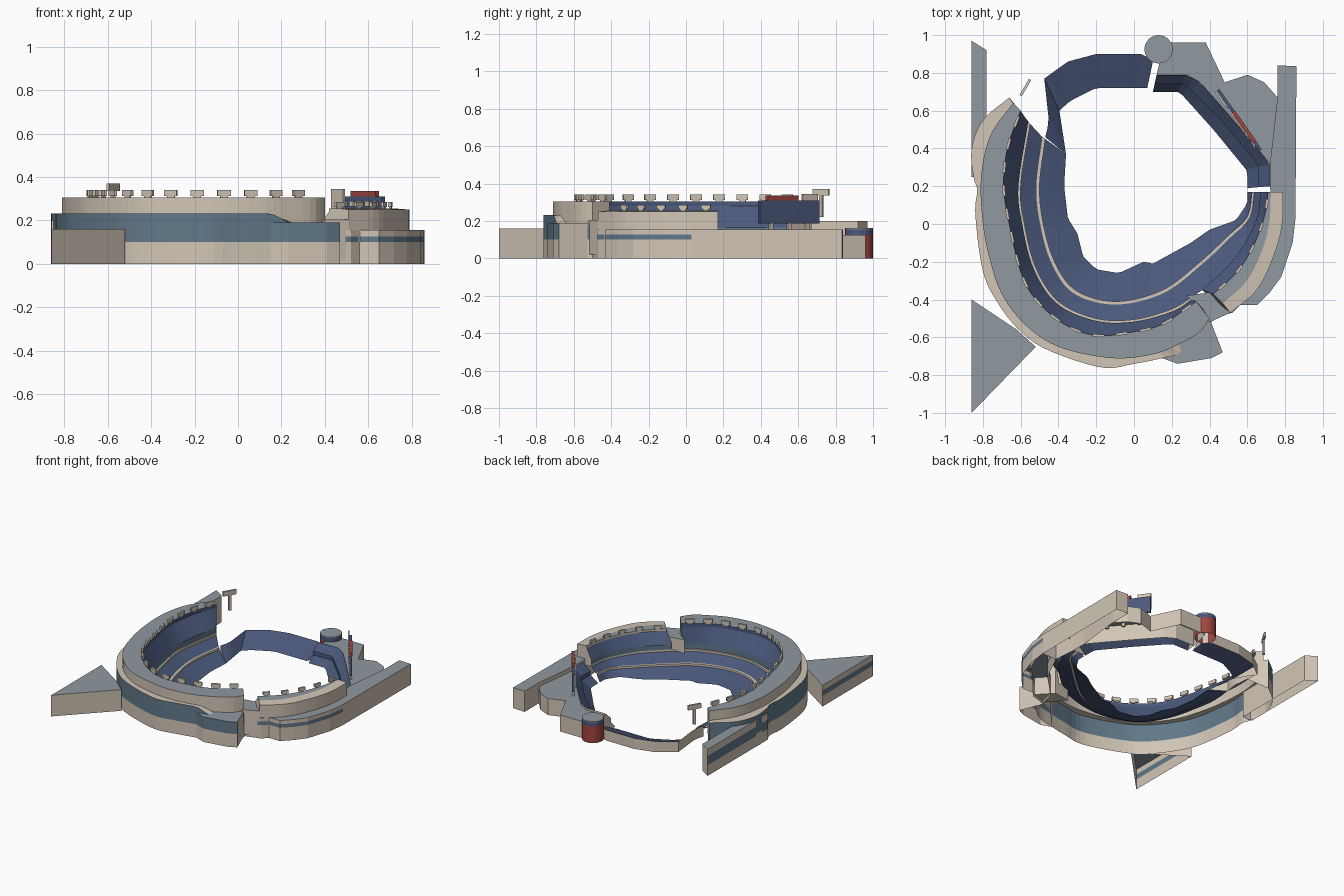
import bpy, bmesh, math
from mathutils import Vector

if "Cube" in bpy.data.objects:
    bpy.data.objects.remove(bpy.data.objects["Cube"])


def material(name, rgb):
    m = bpy.data.materials.new(name)
    m.diffuse_color = (*rgb, 1)
    m.use_nodes = True
    m.node_tree.nodes["Principled BSDF"].inputs["Base Color"].default_value = m.diffuse_color
    return m


TAN = material("tan", (0.64, 0.56, 0.47))
GREY = material("roof_grey", (0.28, 0.32, 0.35))
BLUE = material("seat_blue", (0.07, 0.1, 0.2))
GLASS = material("glass", (0.12, 0.19, 0.25))
RED = material("red", (0.35, 0.06, 0.05))
MATS = [TAN, GREY, BLUE, GLASS, RED]


def finish(name, bm):
    me = bpy.data.meshes.new(name)
    for m in MATS:
        me.materials.append(m)
    bm.to_mesh(me)
    bm.free()
    ob = bpy.data.objects.new(name, me)
    bpy.context.collection.objects.link(ob)
    return ob


def spline(pts, k=8):
    """Catmull-Rom curve through plan points"""
    p = [Vector(q) for q in pts]
    p = [2 * p[0] - p[1]] + p + [2 * p[-1] - p[-2]]
    out = []
    for a, b, c, d in zip(p, p[1:], p[2:], p[3:]):
        for i in range(k):
            t = i / k
            out.append(0.5 * (2 * b + (c - a) * t + (2 * a - 5 * b + 4 * c - d) * t * t
                              + (3 * b - a - 3 * c + d) * t ** 3))
    return out + [p[-2]]


def resample(pts, n):
    """n + 1 points evenly spaced along a polyline"""
    p = [Vector(q) for q in pts]
    seg = [(b - a).length for a, b in zip(p, p[1:])]
    out, i, run = [], 0, 0.0
    for k in range(n + 1):
        d = sum(seg) * k / n
        while i < len(seg) - 1 and run + seg[i] < d:
            run += seg[i]
            i += 1
        out.append(p[i].lerp(p[i + 1], min(1, (d - run) / seg[i])))
    return out


def strip(name, rails, n, caps=False):
    """Bridge rails (path, z, material of the face before it), inner to outer"""
    bm = bmesh.new()
    rows = []
    for path, z, _ in rails:
        zf = z if callable(z) else (lambda q, z=z: z)
        rows.append([bm.verts.new((q.x, q.y, zf(q))) for q in resample(path, n)])
    for r in range(1, len(rows)):
        a, b = rows[r - 1], rows[r]
        for j in range(n):
            f = bm.faces.new((a[j], b[j], b[j + 1], a[j + 1]))
            f.material_index = MATS.index(rails[r][2])
    if caps:
        bm.faces.new([r[0] for r in reversed(rows)])
        bm.faces.new([r[-1] for r in rows])
    return finish(name, bm)


def prism(name, pts, bands, top=GREY, z0=0.0, glass_dir=None):
    """Upright counter-clockwise block, open below if on the ground; bands = (upper z, wall material)"""
    bm = bmesh.new()
    ring = [bm.verts.new((x, y, z0)) for x, y in pts]
    if z0 > 0:
        bm.faces.new(ring[::-1])
    for z, m in bands:
        up = [bm.verts.new((x, y, z)) for x, y in pts]
        for i in range(len(pts)):
            k = (i + 1) % len(pts)
            f = bm.faces.new((ring[i], ring[k], up[k], up[i]))
            e = Vector(pts[k]) - Vector(pts[i])
            out = Vector((e.y, -e.x)).normalized()
            plain = m is GLASS and glass_dir and out.dot(Vector(glass_dir)) < .6
            f.material_index = MATS.index(TAN if plain else m)
        ring = up
    bm.faces.new(ring).material_index = MATS.index(top)
    return finish(name, bm)


def slab(name, a, b, thick, z0, z1, mat):
    """Thin upright panel between two plan points"""
    a, b = Vector(a), Vector(b)
    d = (b - a).normalized() * thick / 2
    s = Vector((d.y, -d.x))
    return prism(name, [a + s, b + s, b - s, a - s], [(z1, mat)], mat, z0)


# Plan curves, running left -> front -> right
field = [(-.36, .37), (-.37, .2), (-.35, .03), (-.3, -.05), (-.27, -.17), (-.2, -.24), (-.08, -.26),
         (.05, -.2), (.1, -.21), (.3, -.1), (.4, -.03), (.54, .02), (.6, .11), (.6, .17)]
line1 = spline([(-.47, .45), (-.5, .2), (-.48, 0), (-.42, -.2), (-.31, -.35), (-.1, -.41),
                (.15, -.35), (.35, -.2), (.5, -.06), (.6, .04), (.625, .17)])
line1b = spline([(-.485, .46), (-.517, .2), (-.497, 0), (-.436, -.21), (-.32, -.367), (-.1, -.427),
                 (.155, -.367), (.36, -.213), (.512, -.07), (.612, .03), (.637, .17)])
line2 = spline([(-.55, .53), (-.6, .2), (-.58, 0), (-.52, -.23), (-.4, -.41), (-.2, -.5), (0, -.505),
                (.2, -.45), (.38, -.335), (.5, -.22), (.57, -.13), (.65, .03), (.67, .17)])
line2m = spline([(-.55, .53), (-.6, .2), (-.58, 0), (-.52, -.23), (-.4, -.41), (-.2, -.5),
                 (0, -.505), (.2, -.45), (.3, -.39)])
line2n = spline([(-.56, .54), (-.612, .2), (-.592, 0), (-.532, -.235), (-.41, -.42), (-.205, -.512),
                 (0, -.517), (.205, -.462), (.305, -.4)])
rim = spline([(-.6, .6), (-.67, .4), (-.69, .2), (-.66, 0), (-.6, -.25), (-.52, -.4), (-.37, -.53),
              (-.2, -.59), (0, -.57), (.15, -.53), (.33, -.41)])
roof = spline([(-.64, .64), (-.76, .47), (-.81, .25), (-.8, 0), (-.76, -.2), (-.7, -.37), (-.58, -.53),
               (-.4, -.65), (-.12, -.71), (.1, -.69), (.25, -.63), (.35, -.57), (.4, -.5)])
wall = spline([(-.66, .67), (-.8, .55), (-.86, .4), (-.85, .25), (-.83, .18), (-.84, .05), (-.8, -.25),
               (-.72, -.42), (-.6, -.57), (-.45, -.67), (-.17, -.76), (0, -.74), (.15, -.71), (.3, -.67),
               (.4, -.58), (.41, -.5)])


def ledge_z(q):
    # The ledge dips towards the entrance
    t = min(1, max(0, (q.x - .14) / .13)) if q.y < 0 else 0
    return .232 - .052 * t * t * (3 - 2 * t)


# Lower seating bowl
strip("lower_bowl", [(field, .01, TAN), (line1, .055, BLUE), (line1, .07, TAN), (line1b, .07, TAN),
                     (line2, .11, BLUE), (line2, .125, TAN)], 64)
# Main stand: suites, upper deck, parapet, roof, ledge and glazed facade
strip("main_stand", [(line2m, .11, TAN), (line2m, .125, TAN), (line2n, .125, TAN), (line2n, .165, GLASS),
                     (rim, .28, BLUE), (rim, .305, BLUE),
                     (roof, .305, GREY), (roof, ledge_z, TAN), (wall, ledge_z, TAN),
                     (wall, .1, GLASS), (wall, 0, TAN)], 64, True)

# Right stand
r_in = spline([(.36, -.35), (.5, -.22), (.57, -.13), (.65, .03), (.67, .17)])
r_rim = spline([(.42, -.37), (.54, -.26), (.63, -.12), (.69, .04), (.71, .17)])
r_roof = spline([(.47, -.42), (.59, -.31), (.67, -.16), (.715, .0), (.725, .17)])
r_out = spline([(.51, -.47), (.65, -.35), (.74, -.17), (.785, 0), (.79, .17)])
strip("right_stand", [(r_in, .11, TAN), (r_in, .125, TAN), (r_in, .16, GLASS), (r_rim, .24, BLUE),
                      (r_rim, .255, TAN), (r_roof, .255, GREY), (r_out, .25, TAN), (r_out, .1, TAN)], 20, True)

# Entrance block and the low link roof behind it
prism("entrance", [(.15, -.71), (.23, -.74), (.41, -.71), (.47, -.68), (.4, -.5), (.3, -.55)],
      [(.1, TAN), (.19, GLASS)], glass_dir=(0, -1))
prism("link_roof", [(.28, -.38), (.4, -.52), (.51, -.47), (.41, -.36)], [(.1, TAN), (.205, TAN)], z0=.02)

# Right concourse and rear-right base
prism("right_concourse", [(.41, -.5), (.52, -.47), (.56, -.43), (.65, -.43), (.72, -.36), (.78, -.28),
                          (.84, -.1), (.855, .03), (.735, .03), (.72, 0), (.62, -.2), (.44, -.38)],
      [(.1, TAN), (.127, GLASS), (.155, TAN)])
prism("right_wing", [(.735, .03), (.855, .03), (.86, .835), (.76, .84), (.76, .67), (.72, .32), (.72, .2)],
      [(.155, TAN)])
prism("rear_right_base", [(.72, .32), (.76, .67), (.69, .75), (.6, .79), (.48, .75), (.38, .96),
                          (.16, .96), (.12, .79), (.28, .79), (.35, .75), (.5, .58)], [(.125, TAN)])

# Outfield seating
of_r_in = [(.6, .19), (.6, .28), (.42, .5), (.24, .7), (.1, .7)]
of_r_mid = [(.66, .195), (.66, .31), (.46, .55), (.27, .74), (.11, .74)]
of_r_out = [(.72, .2), (.72, .32), (.5, .58), (.35, .75), (.28, .79), (.12, .79)]
strip("outfield_right_seats", [(of_r_in, .01, TAN), (of_r_mid, .06, BLUE), (of_r_mid, .09, BLUE),
                               (of_r_out, .14, BLUE), (of_r_out, 0, TAN)], 24, True)
of_l_in = [(.07, .72), (-.2, .72), (-.34, .65), (-.395, .6)]
of_l_out = [(.1, .86), (.05, .9), (-.2, .9), (-.35, .86), (-.475, .77)]
strip("outfield_left_seats", [(of_l_in, .01, TAN), (of_l_out, .08, BLUE), (of_l_out, 0, TAN)], 16, True)
corner_in, corner_out = [(-.395, .6), (-.36, .37)], [(-.475, .77), (-.45, .54), (-.47, .46)]
strip("corner_seats", [(corner_in, .01, TAN), (corner_out, .08, BLUE), (corner_out, 0, TAN)], 6, True)

# Outer wings on the left
prism("front_left_wing", [(-.86, -1), (-.52, -.65), (-.62, -.56), (-.86, -.4)],
      [(.08, TAN), (.12, GLASS), (.16, TAN)], glass_dir=(-1, 0))
prism("rear_left_wing", [(-.86, .25), (-.78, .25), (-.78, .92), (-.86, .97)],
      [(.08, TAN), (.15, GLASS), (.2, TAN)], glass_dir=(-1, 0))

# Round tower
prism("round_tower", [(.13 + .075 * math.cos(i * math.pi / 12), .925 + .075 * math.sin(i * math.pi / 12))
                      for i in range(24)], [(.125, RED), (.155, BLUE), (.162, GREY)])

# Video board with lit cells, legs, red crown and side panel
A, B = Vector((.445, .71)), Vector((.67, .39))
slab("video_board", A, B, .016, .185, .31, BLUE)
slab("board_crown", A.lerp(B, .36), A.lerp(B, .87), .02, .31, .335, RED)
off = Vector((-.012, -.008))
for i in range(5):
    slab("board_cell", A.lerp(B, .2 + .16 * i) + off, A.lerp(B, .29 + .16 * i) + off, .008, .265, .29, TAN)
for t in (.2, .5, .8):
    slab("board_leg", A.lerp(B, t - .03), A.lerp(B, t + .03), .015, .1, .185, TAN)
slab("side_panel", A + off, A.lerp(B, .25) + off, .012, .22, .345, TAN)

# Sign on a pole at the left rear
slab("pole_sign", (-.6, .68), (-.55, .765), .014, .335, .37, TAN)
slab("sign_pole", (-.58, .715), (-.57, .73), .014, .22, .335, TAN)


# Floodlight boxes along the rims
def lights(path, count, z0, z1, length):
    pts = resample(path, count * 2)
    for k in range(1, count * 2, 2):
        d = (pts[k + 1] - pts[k - 1]).normalized() * length / 2
        slab("floodlight", pts[k] - d, pts[k] + d, .014, z0 + .008, z1, TAN)
        slab("floodlight_foot", pts[k] - d * .6, pts[k] + d * .6, .008, z0, z0 + .008, TAN)


lights(rim, 16, .305, .34, .062)
lights(r_rim, 5, .255, .285, .05)
